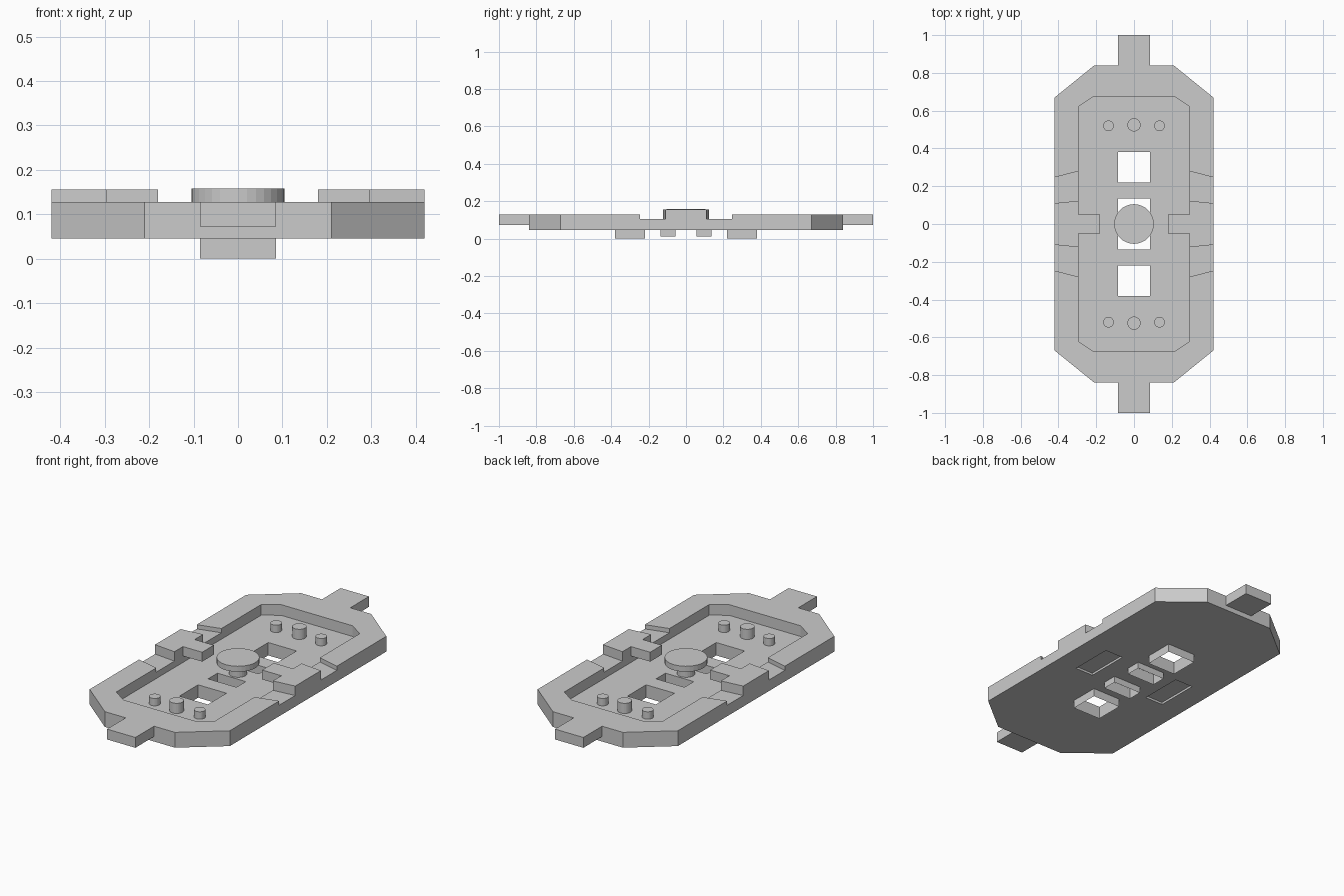
import bpy, bmesh
from math import cos, sin, tau

if "Cube" in bpy.data.objects:
    bpy.data.objects.remove(bpy.data.objects["Cube"])

BOTTOM, FLOOR, STEP, RIM, TOP = 0.045, 0.07, 0.105, 0.128, 0.156


def prism(name, points, z0, z1, caps=True):
    bm = bmesh.new()
    low = [bm.verts.new((x, y, z0)) for x, y in points]
    high = [bm.verts.new((x, y, z1)) for x, y in points]
    n = len(points)
    for i in range(n):
        j = (i + 1) % n
        bm.faces.new((low[i], low[j], high[j], high[i]))
    if caps:
        bm.faces.new(low)
        bm.faces.new(high)
    bmesh.ops.recalc_face_normals(bm, faces=bm.faces)
    mesh = bpy.data.meshes.new(name)
    bm.to_mesh(mesh)
    bm.free()
    obj = bpy.data.objects.new(name, mesh)
    bpy.context.collection.objects.link(obj)
    return obj


def rect(x0, x1, y0, y1):
    return [(x0, y0), (x1, y0), (x1, y1), (x0, y1)]


def circle(x, y, r, n=24):
    return [(x + r * cos(tau * i / n), y + r * sin(tau * i / n)) for i in range(n)]


def octagon(x, y, cx, cy):
    return [(x, -cy), (x, cy), (cx, y), (-cx, y),
            (-x, cy), (-x, -cy), (-cx, -y), (cx, -y)]


def cut(target, points, z0, z1):
    cutter = prism("cutter", points, z0, z1)
    mod = target.modifiers.new("cut", "BOOLEAN")
    mod.operation = "DIFFERENCE"
    mod.solver = "EXACT"
    mod.object = cutter
    bpy.context.view_layer.objects.active = target
    bpy.ops.object.modifier_apply(modifier=mod.name)
    bpy.data.objects.remove(cutter, do_unlink=True)


# Tray: chamfered plate with a sunken basin
tray = prism("tray", octagon(0.42, 0.84, 0.21, 0.67), BOTTOM, RIM)
cut(tray, octagon(0.295, 0.675, 0.215, 0.62), FLOOR, 0.3)

# Side steps in the rim, and shallow recesses underneath
for s in (-1, 1):
    cut(tray, [(s * 0.27, -0.286), (s * 0.5, -0.226), (s * 0.5, 0.226), (s * 0.27, 0.286)], STEP, 0.3)
    cut(tray, rect(*sorted((s * 0.18, s * 0.29)), -0.12, 0.12), 0, BOTTOM + 0.012)

# Windows through the floor, with thin collars hanging below
for s in (-1, 1):
    for label, a, b, z in (("outer", 0.22, 0.38, 0.0), ("inner", 0.055, 0.135, 0.01)):
        shape = rect(-0.085, 0.085, *sorted((s * a, s * b)))
        cut(tray, shape, -0.1, 0.1)
        prism(label + "_window_collar", shape, z, BOTTOM, caps=False)

# Raised side clamps with inward tongues
for s in (-1, 1):
    half = [(0.42, 0.11), (0.295, 0.123), (0.295, 0.05), (0.18, 0.05)]
    outline = half + [(x, -y) for x, y in reversed(half)]
    prism("side_clamp", [(s * x, y) for x, y in outline], STEP, TOP)

# End tabs and studs
for s in (-1, 1):
    prism("end_tab", rect(-0.085, 0.085, *sorted((s * 0.84, s * 1.0))), 0.072, RIM)
    prism("centre_stud", circle(0, s * 0.525, 0.035), FLOOR, 0.125)
    for t in (-1, 1):
        prism("side_stud", circle(t * 0.135, s * 0.52, 0.028), FLOOR, 0.11)

# Central button on its post
prism("button", circle(0, 0, 0.105, 32), RIM, 0.158)
prism("button_post", circle(0, 0, 0.045), FLOOR, RIM)
